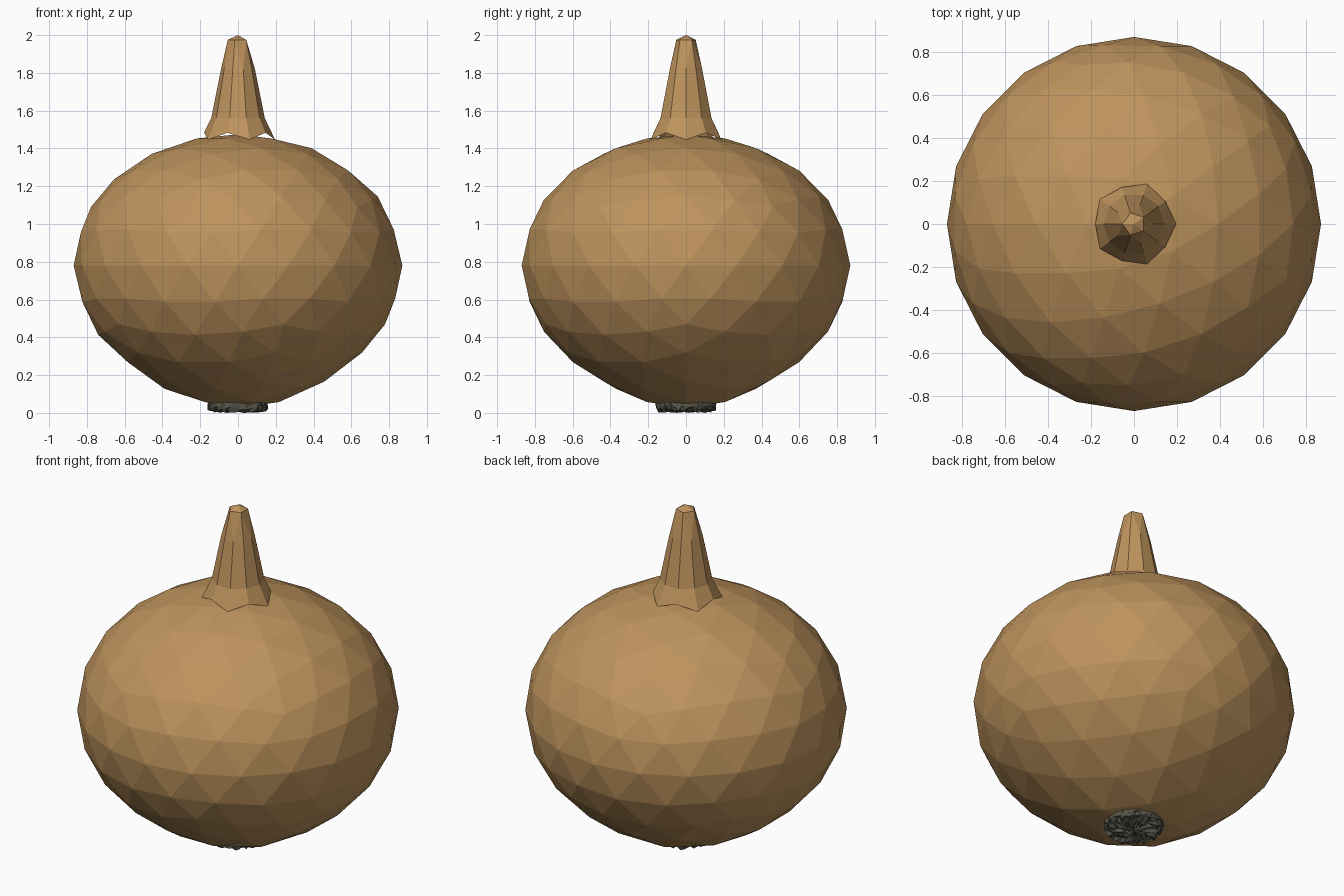
import bpy, bmesh, math, random

if "Cube" in bpy.data.objects:
    bpy.data.objects.remove(bpy.data.objects["Cube"])
random.seed(4)


def material(name, rgb):
    m = bpy.data.materials.new(name)
    m.diffuse_color = (*rgb, 1)
    m.use_nodes = True
    m.node_tree.nodes["Principled BSDF"].inputs["Base Color"].default_value = m.diffuse_color
    return m


def finish(name, bm, mat):
    me = bpy.data.meshes.new(name)
    bm.to_mesh(me)
    bm.free()
    me.materials.append(mat)
    ob = bpy.data.objects.new(name, me)
    bpy.context.collection.objects.link(ob)
    return ob


skin = material("golden brown skin", (0.515, 0.292, 0.109))
root_mat = material("dark root", (0.097, 0.093, 0.069))

# Bulb: squashed icosphere, slightly drawn out towards the roots
bm = bmesh.new()
bmesh.ops.create_icosphere(bm, subdivisions=3, radius=1)
for v in bm.verts:
    x, y, z = v.co
    drop = 0.06 * z ** 6 if z < 0 else 0
    v.co = (-0.87 * x, -0.87 * y, 0.78 + 0.695 * z - drop)
finish("bulb", bm, skin)

# Stem: tapering neck with a five-sided tip and a ragged, flared foot
bm = bmesh.new()


def ring(n, r, z, wobble=0.0, dz=0.0):
    out = []
    for i in range(n):
        a = math.pi + 2 * math.pi * i / n
        s = 1 if i % 2 else -1
        rr = r + s * wobble
        out.append(bm.verts.new((rr * math.cos(a), rr * math.sin(a), z - s * dz)))
    return out


tip = bm.verts.new((0, 0, 2.0))
top = ring(5, 0.054, 1.975)
rings = [ring(10, 0.09, 1.82), ring(10, 0.142, 1.56), ring(10, 0.188, 1.465, 0.008, 0.018)]
for i in range(5):
    j = (i + 1) % 5
    a, b, c = (rings[0][(2 * i + k) % 10] for k in range(3))
    bm.faces.new((tip, top[i], top[j]))
    bm.faces.new((top[i], a, b))
    bm.faces.new((top[i], b, top[j]))
    bm.faces.new((top[j], b, c))
for up, lo in zip(rings, rings[1:]):
    for i in range(10):
        j = (i + 1) % 10
        bm.faces.new((up[i], lo[i], lo[j]))
        bm.faces.new((up[i], lo[j], up[j]))
bmesh.ops.recalc_face_normals(bm, faces=bm.faces)
finish("stem", bm, skin)

# Root pad: short disc with a rough, bristly underside
bm = bmesh.new()
prev = [bm.verts.new((0, 0, 0.012))]
N = 48
levels = [(0.03, .013), (0.06, .013), (0.09, .013), (0.12, .013), (0.145, .014),
          (0.158, .024), (0.16, .04), (0.155, .075)]
for r, z in levels:
    cur = []
    for i in range(N):
        a = 2 * math.pi * i / N
        rr = r + random.uniform(-.006, .004)
        cur.append(bm.verts.new((rr * math.cos(a), rr * math.sin(a),
                                 z + random.uniform(-.013, .013))))
    for i in range(N):
        j = (i + 1) % N
        if len(prev) == 1:
            bm.faces.new((prev[0], cur[j], cur[i]))
        else:
            bm.faces.new((prev[i], prev[j], cur[j]))
            bm.faces.new((prev[i], cur[j], cur[i]))
    prev = cur
bm.faces.new(prev)
bmesh.ops.recalc_face_normals(bm, faces=bm.faces)
finish("root_pad", bm, root_mat)
